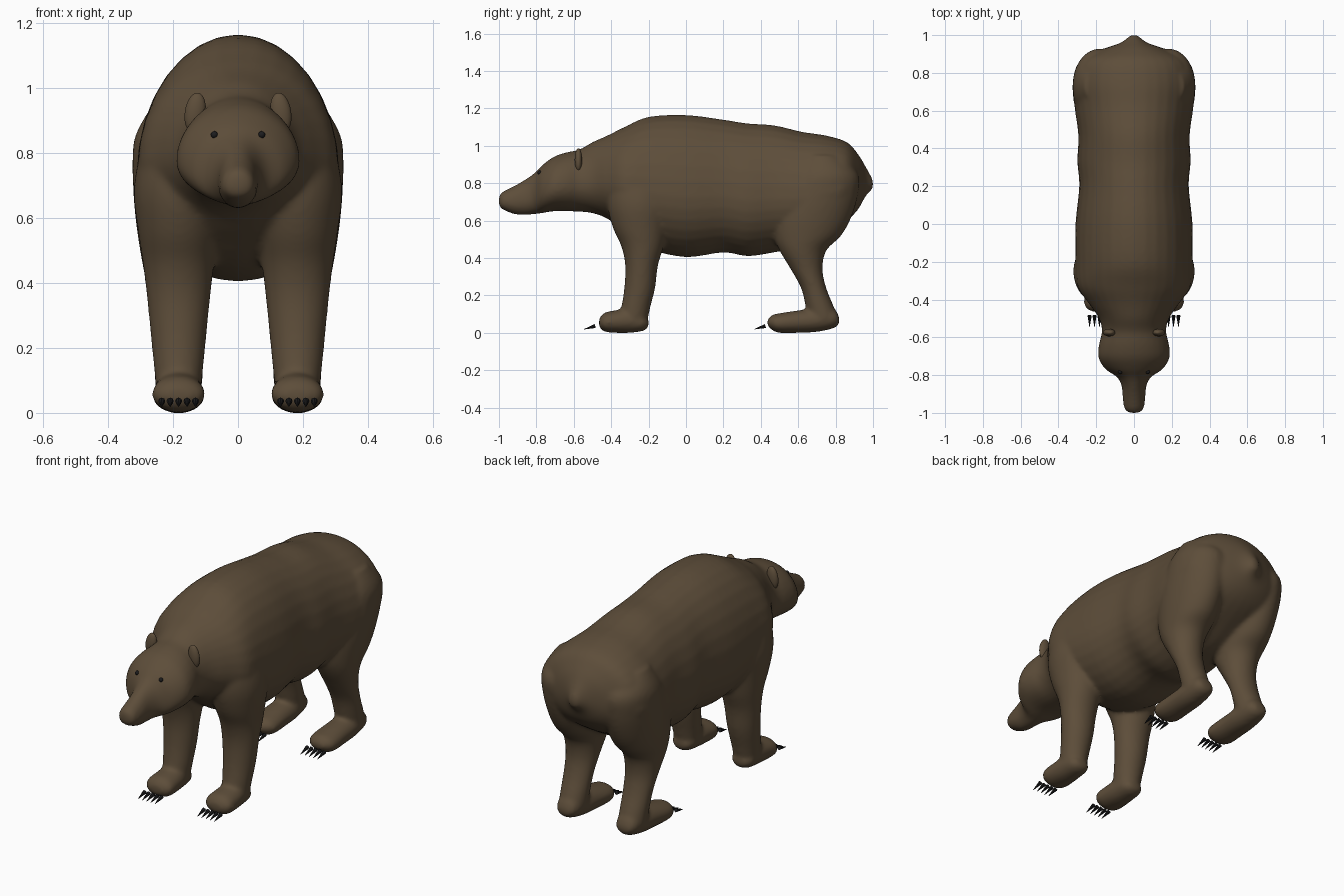
import bpy, bmesh, math
from mathutils import Vector, Matrix

if "Cube" in bpy.data.objects:
    bpy.data.objects.remove(bpy.data.objects["Cube"], do_unlink=True)


def material(name, rgb, roughness):
    mat = bpy.data.materials.new(name)
    mat.use_nodes = True
    mat.diffuse_color = (*rgb, 1)
    shader = mat.node_tree.nodes["Principled BSDF"]
    shader.inputs["Base Color"].default_value = (*rgb, 1)
    shader.inputs["Roughness"].default_value = roughness
    return mat


fur = material("brown fur", (0.11, 0.075, 0.042), 0.9)
black = material("black claw and eye", (0.012, 0.012, 0.013), 0.5)


def finish(bm, name, mat):
    bmesh.ops.recalc_face_normals(bm, faces=bm.faces)
    mesh = bpy.data.meshes.new(name)
    bm.to_mesh(mesh)
    bm.free()
    mesh.materials.append(mat)
    obj = bpy.data.objects.new(name, mesh)
    bpy.context.collection.objects.link(obj)
    return obj


def smooth_rows(rows, steps=4):
    """Catmull-Rom interpolation of the cross-section table."""
    pts = [Vector(r) for r in rows]
    pts = [pts[0]] + pts + [pts[-1]]
    out = []
    for a, b, c, d in zip(pts, pts[1:], pts[2:], pts[3:]):
        for k in range(steps):
            t = k / steps
            out.append((b * 2 + (c - a) * t + (a * 2 - b * 5 + c * 4 - d) * t ** 2
                        + (b * 3 - a - c * 3 + d) * t ** 3) * 0.5)
    return out + [pts[-1]]


def loft(bm, rows, x=0.0, upright=False, widest=0.5, segments=32):
    """Rows are (station, low, high, half width); stations run along y, or z if upright."""
    rings = []
    for s, low, high, w in smooth_rows(rows):
        mid = low + (high - low) * widest
        ring = []
        for i in range(segments):
            a = math.tau * i / segments
            v = math.sin(a)
            h = mid + v * ((high - mid) if v > 0 else (mid - low))
            px = x + w * math.cos(a)
            ring.append(bm.verts.new((px, h, s) if upright else (px, s, h)))
        rings.append(ring)
    for r, q in zip(rings, rings[1:]):
        for i in range(segments):
            j = (i + 1) % segments
            bm.faces.new((r[i], r[j], q[j], q[i]))
    bm.faces.new(rings[0])
    bm.faces.new(rings[-1])


# Snout, head, neck, trunk and tail nub in one run of cross-sections
trunk = [
    (-1.0, .675, .735, .025), (-.98, .66, .755, .05), (-.92, .635, .785, .06),
    (-.86, .63, .82, .065), (-.81, .635, .855, .09), (-.77, .64, .895, .15),
    (-.71, .65, .94, .188), (-.64, .65, .965, .186), (-.57, .648, .98, .17),
    (-.5, .64, 1.02, .185), (-.42, .61, 1.055, .24), (-.33, .54, 1.1, .3),
    (-.2, .45, 1.155, .31), (0, .405, 1.165, .31), (.2, .43, 1.14, .29),
    (.33, .41, 1.12, .3), (.47, .43, 1.11, .295), (.62, .46, 1.075, .315),
    (.75, .53, 1.055, .325), (.86, .6, 1.02, .29), (.92, .66, .955, .18),
    (.96, .73, .89, .07), (1.0, .77, .82, .02)]

# Legs: (height, front edge, back edge, half width)
front_leg = [
    (.92, -.36, -.14, .08), (.8, -.41, -.1, .12), (.68, -.42, -.08, .138),
    (.56, -.39, -.1, .125), (.46, -.345, -.12, .11), (.36, -.325, -.15, .098),
    (.24, -.33, -.165, .086), (.14, -.345, -.19, .076), (.05, -.36, -.21, .065),
    (.02, -.34, -.23, .05)]
hind_leg = [
    (.95, .64, .82, .08), (.85, .56, .92, .135), (.74, .51, .92, .142),
    (.62, .47, .885, .135), (.52, .47, .83, .122), (.44, .5, .75, .108),
    (.34, .56, .73, .09), (.24, .615, .75, .08), (.14, .64, .79, .075),
    (.07, .66, .81, .07), (.03, .68, .79, .05)]

# Paws: (y, underside, top, half width)
front_paw = [
    (-.2, .03, .07, .03), (-.23, .01, .1, .06), (-.3, 0, .13, .072),
    (-.38, 0, .12, .08), (-.43, .005, .11, .08), (-.455, .02, .09, .06),
    (-.465, .04, .07, .03)]
hind_paw = [
    (.82, .05, .08, .03), (.79, .025, .13, .06), (.7, .005, .13, .072),
    (.6, 0, .12, .076), (.5, 0, .105, .08), (.46, .015, .095, .065),
    (.435, .04, .07, .03)]

LEG_X = 0.183
bm = bmesh.new()
loft(bm, trunk, widest=0.42)
for side in (-1, 1):
    for leg in (front_leg, hind_leg):
        loft(bm, leg, LEG_X * side, upright=True)
    for paw in (front_paw, hind_paw):
        loft(bm, paw, LEG_X * side)
body = finish(bm, "body", fur)

# Fuse the parts into one soft skin
fuse = body.modifiers.new("fuse", 'REMESH')
fuse.mode = 'VOXEL'
fuse.voxel_size = 0.011
fuse.use_smooth_shade = True
soften = body.modifiers.new("soften", 'SMOOTH')
soften.factor = 0.5
soften.iterations = 8


def ball(name, mat, centre, size, tilt=0.0):
    bm = bmesh.new()
    place = (Matrix.Translation(centre) @ Matrix.Rotation(tilt, 4, 'Y')
             @ Matrix.Diagonal((*size, 1)))
    bmesh.ops.create_uvsphere(bm, u_segments=20, v_segments=12, radius=1, matrix=place)
    for f in bm.faces:
        f.smooth = True
    return finish(bm, name, mat)


def claws(name, x, y):
    """Five slim spikes fanned across the toes, tips down and forward."""
    bm = bmesh.new()
    for i in range(-2, 3):
        place = (Matrix.Translation((x + i * 0.026, y, 0.028))
                 @ Matrix.Rotation(math.radians(106), 4, 'X'))
        bmesh.ops.create_cone(bm, cap_ends=True, segments=8, radius1=0.011,
                              radius2=0.001, depth=0.062, matrix=place)
    return finish(bm, name, black)


# Seat the eyes on the finished skin
bpy.context.view_layer.update()
skin = body.evaluated_get(bpy.context.evaluated_depsgraph_get())
for side, label in ((1, "left"), (-1, "right")):
    hit, spot, normal, index = skin.ray_cast(Vector((0.073 * side, -2, 0.857)), Vector((0, 1, 0)))
    spot = spot.copy() if hit else Vector((0.073 * side, -0.785, 0.857))
    ball(label + "_eye", black, spot, (0.011, 0.011, 0.011))
    ball(label + "_ear", fur, (0.132 * side, -0.575, 0.925), (0.032, 0.02, 0.062), -0.15 * side)
    claws(label + "_front_claws", LEG_X * side, -0.515)
    claws(label + "_hind_claws", LEG_X * side, 0.395)
